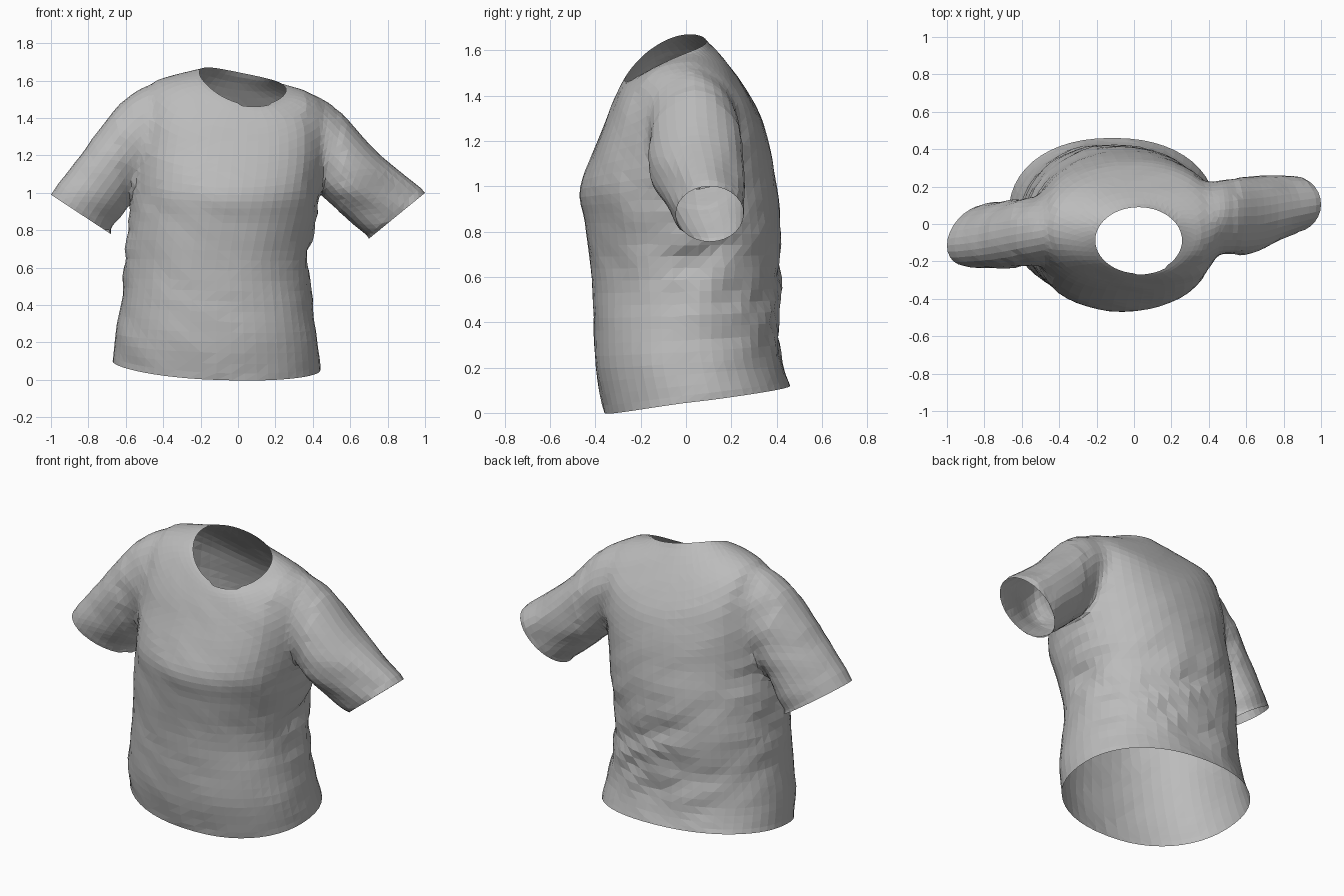
import bpy, bmesh
from math import sin, cos, tau, exp, copysign
from mathutils import Vector, noise

cube = bpy.data.objects.get("Cube")
if cube:
    bpy.data.objects.remove(cube, do_unlink=True)

cotton = bpy.data.materials.new("grey_cotton")
cotton.use_nodes = True
colour = (0.5, 0.5, 0.5, 1)
cotton.diffuse_color = colour
cotton.node_tree.nodes["Principled BSDF"].inputs["Base Color"].default_value = colour


def spline(rows, steps):
    """Smoothly interpolate a list of parameter rows."""
    rows = [Vector(r) for r in rows]
    out = []
    for i in range(len(rows) - 1):
        a, b = rows[max(i - 1, 0)], rows[i]
        c, d = rows[i + 1], rows[min(i + 2, len(rows) - 1)]
        for k in range(steps):
            t = k / steps
            out.append(b + (c - a) * (t / 2) + (a * 2 - b * 5 + c * 4 - d) * (t * t / 2)
                       + (b * 3 - a - c * 3 + d) * (t ** 3 / 2))
    return out + [rows[-1]]


def body_point(row, t):
    """Ring from side and front limits, with its height at each of the four sides."""
    x0, x1, y0, y1, z_right, z_left, z_front, z_back = row
    u, v = cos(t), sin(t)
    power = 1 - 0.15 * (x1 - x0 - 0.46)          # wide rings are squarer
    su, sv = (copysign(abs(w) ** power, w) for w in (u, v))
    x = (x0 + x1) / 2 + su * (x1 - x0) / 2
    y = (y0 + y1) / 2 + sv * (y1 - y0) / 2
    z = (u * u * (z_right + z_left) + v * v * (z_front + z_back)
         + u * (z_left - z_right) + v * (z_back - z_front)) / 2
    return Vector((x, y, z))


def sleeve_point(row, t):
    """Ring from its top and bottom points, middle y, half depth and sideways lean."""
    xa, za, xb, zb, y, depth, lean = row
    c = cos(t)
    return Vector(((xa + xb) / 2 + c * (xa - xb) / 2, y + depth * sin(t) + lean * c,
                   (za + zb) / 2 + c * (za - zb) / 2))


def loft(name, rows, steps, point, sides):
    """Closed tube; its end caps use the second slot so they can be opened later."""
    bm = bmesh.new()
    rings = [[bm.verts.new(point(r, tau * i / sides)) for i in range(sides)]
             for r in spline(rows, steps)]
    for a, b in zip(rings, rings[1:]):
        for i in range(sides):
            j = (i + 1) % sides
            bm.faces.new((a[i], a[j], b[j], b[i]))
    for end in (rings[0], rings[-1]):
        bm.faces.new(end).material_index = 1
    bmesh.ops.recalc_face_normals(bm, faces=bm.faces)
    mesh = bpy.data.meshes.new(name)
    bm.to_mesh(mesh)
    bm.free()
    mesh.materials.append(cotton)
    mesh.materials.append(cotton)
    obj = bpy.data.objects.new(name, mesh)
    bpy.context.collection.objects.link(obj)
    return obj


# Torso from hem to neckline
shirt = loft("shirt", [
    (-.67, .44, -.36, .46, .10, .05, .00, .12),
    (-.655, .425, -.40, .42, .25, .22, .20, .26),
    (-.62, .395, -.41, .41, .45, .43, .42, .45),
    (-.605, .375, -.422, .42, .65, .64, .64, .65),
    (-.58, .415, -.448, .42, .85, .84, .84, .84),
    (-.56, .45, -.468, .395, 1.06, 1.04, .99, 1.04),
    (-.545, .475, -.41, .37, 1.31, 1.27, 1.15, 1.18),
    (-.49, .455, -.345, .315, 1.55, 1.475, 1.31, 1.34),
    (-.36, .36, -.30, .205, 1.625, 1.54, 1.42, 1.51),
    (-.207, .257, -.265, .09, 1.645, 1.55, 1.475, 1.64)], 4, body_point, 52)

# Sleeves, starting inside the torso and ending at the cuffs
sleeves = [
    loft("right_sleeve", [
        (-.38, 1.57, -.40, 1.10, -.03, .15, 0),
        (-.52, 1.57, -.48, 1.06, -.04, .18, 0),
        (-.63, 1.48, -.53, 1.00, -.045, .185, -.01),
        (-.78, 1.285, -.60, .91, -.055, .18, -.03),
        (-.90, 1.125, -.65, .835, -.06, .17, -.045),
        (-1.0, .99, -.68, .78, -.06, .155, -.055)], 4, sleeve_point, 28),
    loft("left_sleeve", [
        (.32, 1.50, .32, 1.10, .03, .17, 0),
        (.47, 1.50, .41, 1.04, .035, .20, 0),
        (.56, 1.425, .46, .98, .04, .21, 0),
        (.70, 1.265, .55, .90, .05, .21, 0),
        (.85, 1.125, .63, .825, .08, .185, 0),
        (1.0, 1.0, .70, .755, .105, .15, 0)], 4, sleeve_point, 28)]

# Join the sleeves to the torso as one cloth
for sleeve in sleeves:
    mod = shirt.modifiers.new("join_" + sleeve.name, 'BOOLEAN')
    mod.operation = 'UNION'
    mod.solver = 'EXACT'
    mod.object = sleeve
    sleeve.hide_render = True
graph = bpy.context.evaluated_depsgraph_get()
joined = bpy.data.meshes.new_from_object(shirt.evaluated_get(graph))
shirt.modifiers.clear()
shirt.data = joined
for sleeve in sleeves:
    bpy.data.objects.remove(sleeve, do_unlink=True)

# Open the hem, neck and cuffs
bm = bmesh.new()
bm.from_mesh(joined)
caps = [f for f in bm.faces if f.material_index == 1 or len(f.verts) > 20]
bmesh.ops.delete(bm, geom=caps, context='FACES')
bmesh.ops.remove_doubles(bm, verts=bm.verts, dist=0.012)
bmesh.ops.triangulate(bm, faces=bm.faces)
inner = [v for v in bm.verts if not v.is_boundary]


def soften(verts, times, factor):
    for _ in range(times):
        bmesh.ops.smooth_vert(bm, verts=verts, factor=factor, use_axis_x=True,
                              use_axis_y=True, use_axis_z=True)


# Blend the cloth across the armholes
armholes = [v for v in inner if v.co.z > 0.92
            and min(abs(v.co.x + 0.53), abs(v.co.x - 0.46)) < 0.09]
soften(inner, 1, 0.3)
soften(armholes, 4, 0.5)
bm.normal_update()


def bump(p, centre, size):
    return exp(-((p - Vector(centre)).length / size) ** 2)


# Folds at the waist, armpits, left shoulder and left cuff
moves = []
for v in inner:
    p = v.co
    amount = (0.004 + 0.030 * bump(p, (.38, .1, .6), .25)
              + 0.022 * bump(p, (-.1, .4, .5), .3)
              + 0.018 * bump(p, (-.58, 0, .75), .2)
              + 0.020 * bump(p, (.46, 0, 1.05), .18)
              + 0.014 * bump(p, (-.54, 0, 1.1), .18)
              + 0.012 * bump(p, (.42, -.05, 1.45), .15)
              + 0.020 * bump(p, (.8, .1, .95), .18))
    fold = noise.noise(Vector((p.x * 5, p.y * 5, p.z * 9 + p.x * 4)))
    moves.append((v, v.normal * fold * amount * 1.3))
for v, move in moves:
    v.co += move
for f in bm.faces:
    f.material_index = 0
    f.smooth = False
bm.to_mesh(joined)
bm.free()
joined.materials.clear()
joined.materials.append(cotton)
